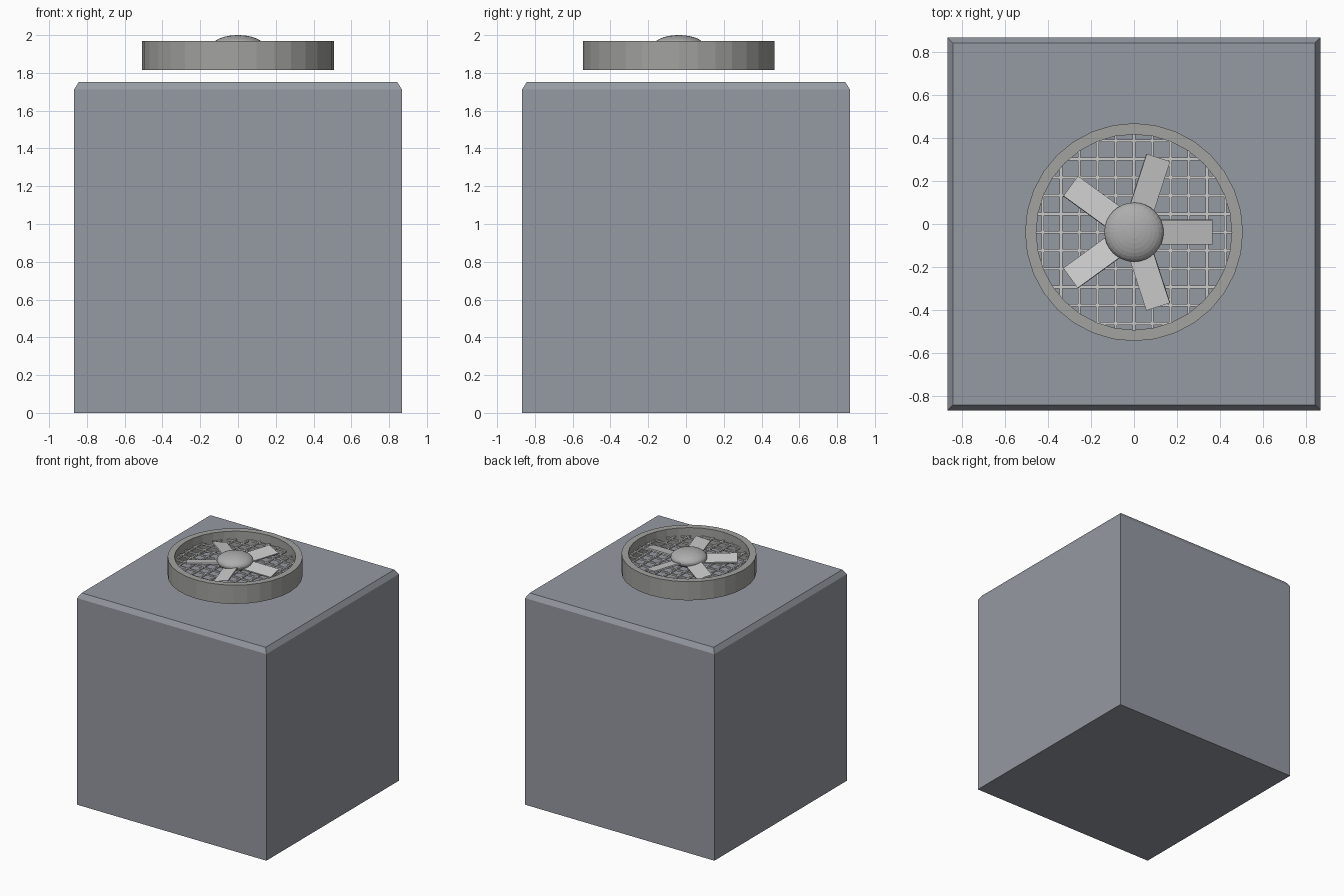
import bpy, bmesh, math
from mathutils import Matrix

if "Cube" in bpy.data.objects:
    bpy.data.objects.remove(bpy.data.objects["Cube"])

CY = -0.038           # fan centre in y
R_OUT, R_IN = 0.507, 0.455


def make(name, bm):
    bmesh.ops.recalc_face_normals(bm, faces=bm.faces)
    mesh = bpy.data.meshes.new(name)
    bm.to_mesh(mesh)
    bm.free()
    ob = bpy.data.objects.new(name, mesh)
    bpy.context.collection.objects.link(ob)
    return ob


def colour(ob, rgb):
    mat = bpy.data.materials.new(ob.name + "_paint")
    mat.diffuse_color = (*rgb, 1)
    mat.use_nodes = True
    mat.node_tree.nodes["Principled BSDF"].inputs["Base Color"].default_value = mat.diffuse_color
    ob.data.materials.append(mat)


def box(bm, size, matrix):
    bmesh.ops.create_cube(bm, size=1, matrix=matrix @ Matrix.Diagonal((*size, 1)))


# Cabinet: stacked square sections with a chamfered top rim
bm = bmesh.new()
loops = [[bm.verts.new((sx * h, sy * h, z)) for sx, sy in ((-1, -1), (1, -1), (1, 1), (-1, 1))]
         for h, z in ((0.868, 0), (0.868, 1.712), (0.843, 1.752))]
for a, b in zip(loops, loops[1:]):
    for i in range(4):
        j = (i + 1) % 4
        bm.faces.new((a[i], a[j], b[j], b[i]))
bm.faces.new(loops[0][::-1])
bm.faces.new(loops[-1])
colour(make("cabinet", bm), (0.30, 0.32, 0.36))

# Fan shroud: rectangular profile swept round in 32 sides
bm = bmesh.new()
profile = ((R_IN, 1.815), (R_OUT, 1.815), (R_OUT, 1.97), (R_IN, 1.97))
n = 32
rings = [[bm.verts.new((r * math.cos(2 * math.pi * k / n), CY + r * math.sin(2 * math.pi * k / n), z))
          for r, z in profile] for k in range(n)]
for k in range(n):
    a, b = rings[k], rings[(k + 1) % n]
    for i in range(4):
        j = (i + 1) % 4
        bm.faces.new((a[i], b[i], b[j], a[j]))
colour(make("fan_shroud", bm), (0.36, 0.36, 0.35))

# Wire grille: crossed bars trimmed to the shroud opening
bm = bmesh.new()
for i in range(-5, 6):
    d = i * 0.085
    length = 2 * math.sqrt(R_IN ** 2 - d ** 2) + 0.01
    box(bm, (0.013, length, 0.013), Matrix.Translation((d, CY, 1.90)))
    box(bm, (length, 0.013, 0.013), Matrix.Translation((0, CY + d, 1.90)))
colour(make("grille", bm), (0.65, 0.65, 0.65))

# Five pitched fan blades
bm = bmesh.new()
for k in range(5):
    m = (Matrix.Translation((0, CY, 1.927)) @ Matrix.Rotation(math.radians(72 * k), 4, 'Z')
         @ Matrix.Translation((0.225, 0, 0)) @ Matrix.Rotation(math.radians(12), 4, 'X'))
    box(bm, (0.28, 0.117, 0.012), m)
colour(make("fan_blades", bm), (0.55, 0.55, 0.55))

# Flattened hub dome
bm = bmesh.new()
bmesh.ops.create_uvsphere(bm, u_segments=32, v_segments=16, radius=1,
                          matrix=Matrix.Translation((0, CY, 1.94)) @ Matrix.Diagonal((0.138, 0.138, 0.06, 1)))
colour(make("fan_hub", bm), (0.42, 0.42, 0.42))
